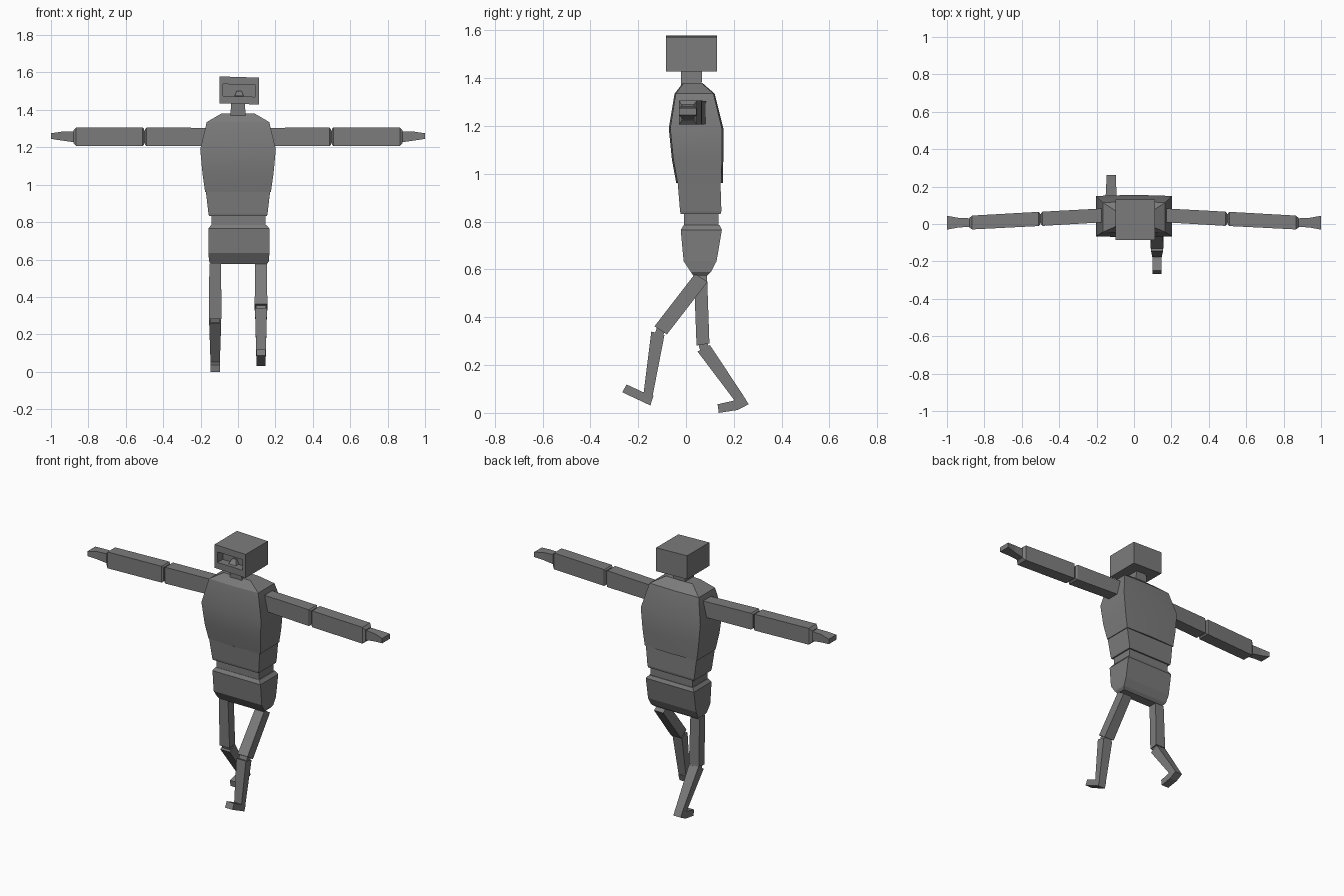
import bpy, bmesh, math
from mathutils import Vector

if "Cube" in bpy.data.objects:
    bpy.data.objects.remove(bpy.data.objects["Cube"])

grey = bpy.data.materials.new("dark grey")
grey.diffuse_color = (0.2, 0.2, 0.2, 1)
grey.use_nodes = True
grey.node_tree.nodes["Principled BSDF"].inputs["Base Color"].default_value = grey.diffuse_color


def finish(name, bm, smooth=False):
    bmesh.ops.recalc_face_normals(bm, faces=bm.faces)
    me = bpy.data.meshes.new(name)
    bm.to_mesh(me)
    bm.free()
    ob = bpy.data.objects.new(name, me)
    bpy.context.collection.objects.link(ob)
    me.materials.append(grey)
    if smooth:
        bpy.context.view_layer.objects.active = ob
        ob.select_set(True)
        bpy.ops.object.shade_smooth_by_angle(angle=math.radians(25))
        ob.select_set(False)
    return ob


def loft(name, rings, smooth=False):
    """Skin a stack of closed rings and cap both ends."""
    bm = bmesh.new()
    rows = [[bm.verts.new(p) for p in r] for r in rings]
    n = len(rows[0])
    for a, b in zip(rows, rows[1:]):
        for i in range(n):
            j = (i + 1) % n
            bm.faces.new((a[i], a[j], b[j], b[i]))
    bm.faces.new(rows[0])
    bm.faces.new(rows[-1])
    return finish(name, bm, smooth)


def level(z, w, y0, y1, cx=0.0, bulge=0.0):
    """Horizontal ring, with an optional bulge at the middle of front and back."""
    r = [(cx - w, y0, z), (cx, y0 - bulge, z), (cx + w, y0, z),
         (cx + w, y1, z), (cx, y1 + bulge, z), (cx - w, y1, z)]
    return r if bulge else [r[i] for i in (0, 2, 3, 5)]


# Torso
loft("chest", [level(0.962, 0.176, -0.035, 0.148, bulge=0.006),
               level(1.06, 0.19, -0.053, 0.150, bulge=0.006),
               level(1.19, 0.202, -0.066, 0.150, bulge=0.006),
               level(1.335, 0.167, -0.043, 0.115, bulge=0.005),
               level(1.38, 0.09, -0.01, 0.065, bulge=0.003)], True)
loft("abdomen", [level(0.832, 0.155, -0.022, 0.145),
                 level(0.845, 0.158, -0.025, 0.148),
                 level(0.965, 0.172, -0.035, 0.144)])
loft("waist", [level(0.765, 0.144, -0.008, 0.136, 0.003),
               level(0.84, 0.144, -0.008, 0.136, 0.003)])
loft("pelvis", [level(0.575, 0.148, 0.03, 0.09, 0.005),
                level(0.59, 0.16, 0.02, 0.105, 0.005),
                level(0.635, 0.163, -0.01, 0.128, 0.005),
                level(0.765, 0.163, -0.022, 0.15, 0.005),
                level(0.785, 0.148, -0.01, 0.14, 0.004)])
loft("neck", [level(1.36, 0.042, -0.02, 0.065), level(1.44, 0.036, -0.022, 0.068)])

# Head with a visor slot sunk into the front face
bm = bmesh.new()
bmesh.ops.create_cube(bm, size=1)
for v in bm.verts:
    v.co = Vector((v.co.x * 0.21 + 0.006, v.co.y * 0.215 + 0.023, v.co.z * 0.144 + 1.504))
    v.co.z -= v.co.x * 0.03
front = min(bm.faces, key=lambda f: f.calc_center_median().y)
bmesh.ops.inset_region(bm, faces=[front], thickness=0.02, use_even_offset=True)
for v in front.verts:
    v.co.z = 1.504 + (v.co.z - 1.504) * 0.62
inner = bmesh.ops.extrude_face_region(bm, geom=[front])
bmesh.ops.translate(bm, verts=[g for g in inner["geom"] if isinstance(g, bmesh.types.BMVert)],
                    vec=(0, 0.05, 0))
bmesh.ops.delete(bm, geom=[front], context='FACES')
finish("head", bm)
loft("visor_nose", [level(1.474, 0.025, -0.066, -0.02, 0.006),
                    level(1.502, 0.012, -0.045, -0.02, 0.006)])


# Arms
def slab(s, x, cy, hy, cz, hz):
    return [(s * x, cy + a * hy, cz + b * hz) for a, b in ((-1, -1), (1, -1), (1, 1), (-1, 1))]


for s, side in ((1, "left"), (-1, "right")):
    zc = 1.256
    loft(side + "_upper_arm", [slab(s, 0.15, 0.047, 0.037, zc, 0.048),
                               slab(s, 0.488, 0.028, 0.038, zc, 0.05),
                               slab(s, 0.497, 0.028, 0.031, zc, 0.042)])
    loft(side + "_elbow", [slab(s, 0.49, 0.028, 0.025, zc, 0.035),
                           slab(s, 0.51, 0.027, 0.025, zc, 0.035)])
    loft(side + "_forearm", [slab(s, 0.502, 0.027, 0.031, zc, 0.042),
                             slab(s, 0.51, 0.027, 0.038, zc, 0.05),
                             slab(s, 0.865, 0.008, 0.037, zc, 0.05),
                             slab(s, 0.88, 0.007, 0.026, zc, 0.034)])
    loft(side + "_hand", [slab(s, 0.87, 0.008, 0.022, zc, 0.03),
                          slab(s, 0.94, 0.007, 0.026, 1.26, 0.024),
                          slab(s, 1.0, 0.007, 0.037, 1.26, 0.015)])


# Legs: each part is a side outline (y, z) between two sides in x
def limb(name, cx, top, bottom, w0, w1):
    def ring(pair, w):
        (ya, za), (yb, zb) = pair
        return [(cx - w, ya, za), (cx + w, ya, za), (cx + w, yb, zb), (cx - w, yb, zb)]
    loft(name, [ring(top, w0), ring(bottom, w1)])


def foot(name, cx, outline, w):
    loft(name, [[(cx + k * w, y, z) for y, z in outline] for k in (-1, 1)])


cx = 0.123
limb("left_thigh", cx, ((0.038, 0.582), (0.09, 0.548)), ((-0.132, 0.362), (-0.08, 0.328)), 0.031, 0.034)
limb("left_knee", cx, ((-0.122, 0.356), (-0.09, 0.335)), ((-0.133, 0.325), (-0.1, 0.318)), 0.027, 0.027)
limb("left_shin", cx, ((-0.145, 0.34), (-0.09, 0.326)), ((-0.178, 0.077), (-0.14, 0.069)), 0.032, 0.025)
foot("left_foot", cx, [(-0.249, 0.119), (-0.266, 0.086), (-0.149, 0.031),
                       (-0.136, 0.072), (-0.165, 0.08)], 0.025)

cx = -0.122
limb("right_thigh", cx, ((0.033, 0.58), (0.088, 0.575)), ((0.044, 0.282), (0.098, 0.29)), 0.031, 0.034)
limb("right_knee", cx, ((0.052, 0.285), (0.09, 0.292)), ((0.06, 0.26), (0.095, 0.277)), 0.027, 0.027)
limb("right_shin", cx, ((0.048, 0.257), (0.1, 0.284)), ((0.203, 0.052), (0.24, 0.072)), 0.032, 0.025)
foot("right_foot", cx, [(0.132, 0.036), (0.137, 0.0), (0.215, 0.012),
                        (0.262, 0.036), (0.24, 0.072), (0.203, 0.052)], 0.025)
